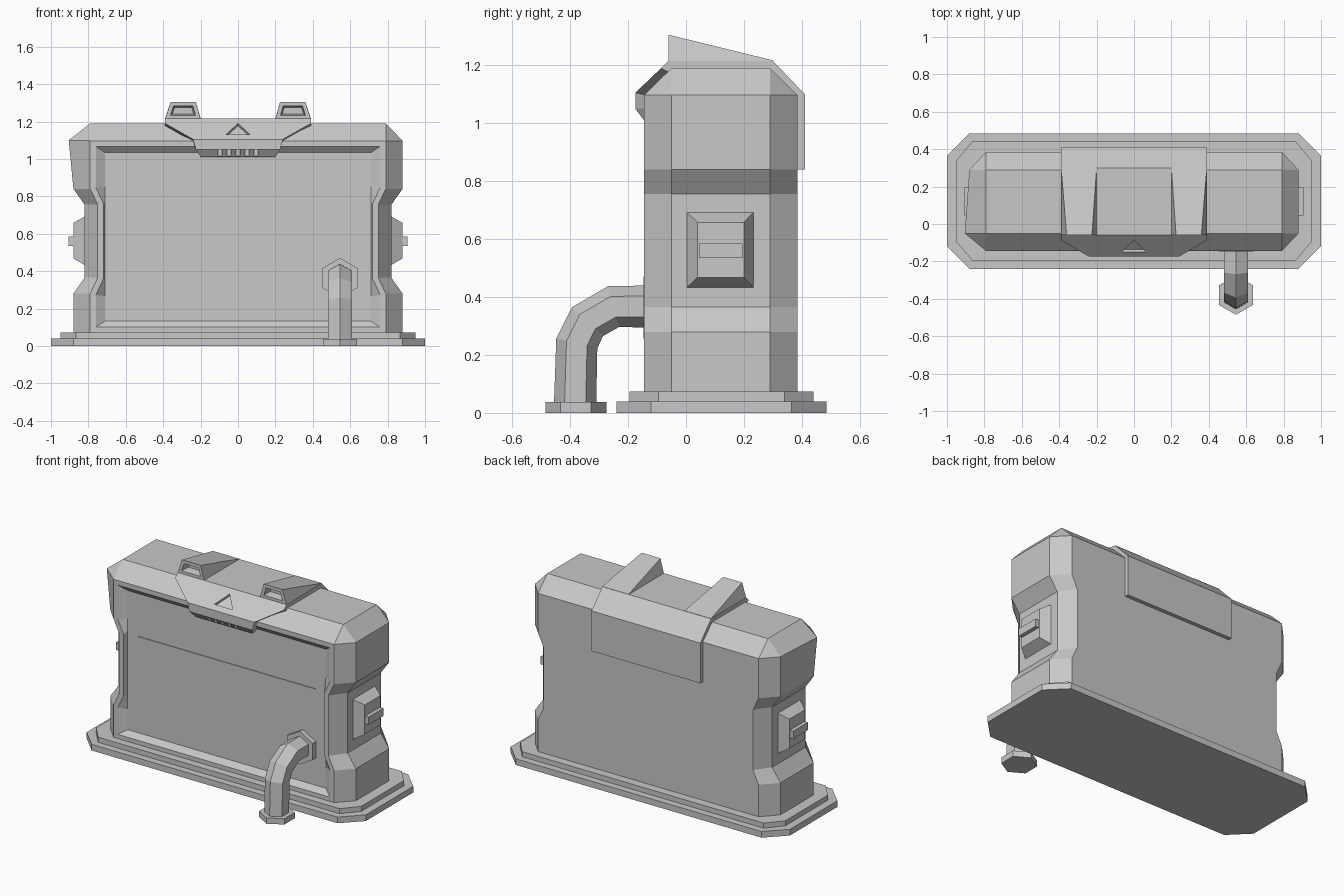
import bpy, bmesh
from math import cos, sin, pi, copysign
from mathutils import Vector

if "Cube" in bpy.data.objects:
    bpy.data.objects.remove(bpy.data.objects["Cube"])

grey = bpy.data.materials.new("plain_grey")
grey.use_nodes = True
grey.diffuse_color = (0.58, 0.58, 0.58, 1)
grey.node_tree.nodes["Principled BSDF"].inputs["Base Color"].default_value = (0.58, 0.58, 0.58, 1)


def finish(bm, name):
    bmesh.ops.recalc_face_normals(bm, faces=bm.faces)
    mesh = bpy.data.meshes.new(name)
    bm.to_mesh(mesh)
    bm.free()
    mesh.materials.append(grey)
    obj = bpy.data.objects.new(name, mesh)
    bpy.context.collection.objects.link(obj)
    return obj


def loft_mesh(rings):
    """Skin a list of equal-length point rings and cap both ends."""
    bm = bmesh.new()
    rows = [[bm.verts.new(p) for p in ring] for ring in rings]
    n = len(rows[0])
    for a, b in zip(rows, rows[1:]):
        for i in range(n):
            j = (i + 1) % n
            bm.faces.new((a[i], a[j], b[j], b[i]))
    bm.faces.new(rows[0][::-1])
    bm.faces.new(rows[-1])
    bmesh.ops.remove_doubles(bm, verts=bm.verts, dist=0.0005)
    bmesh.ops.recalc_face_normals(bm, faces=bm.faces)
    bm.normal_update()
    return bm


def loft(name, rings):
    return finish(loft_mesh(rings), name)


def box(name, x, y, z):
    return loft(name, [[(x[0], y[0], k), (x[1], y[0], k), (x[1], y[1], k), (x[0], y[1], k)] for k in z])


def octagon(hx, cx, y0, y1, cy, z):
    """Rectangle with cut corners; cx is where the front edge ends."""
    half = [(cx, y0, z), (hx, y0 + cy, z), (hx, y1 - cy, z), (cx, y1, z)]
    return half + [(-x, y, z) for x, y, z in reversed(half)]


def cut(target, cutter):
    cutter.hide_render = True
    mod = target.modifiers.new("cut", "BOOLEAN")
    mod.operation = "DIFFERENCE"
    mod.solver = "EXACT"
    mod.object = cutter
    bpy.context.view_layer.objects.active = target
    bpy.ops.object.modifier_apply(modifier=mod.name)
    bpy.data.objects.remove(cutter)


# Stepped base plates
loft("base_plate", [octagon(1, 0.88, -0.24, 0.485, 0.12, z) for z in (0, 0.04)])
loft("upper_base_plate", [octagon(0.95, 0.865, -0.195, 0.44, 0.1, z) for z in (0.04, 0.073)])

# Main body with pinched waist and chamfered top
sections = [(0.07, 0.88, 0.79), (0.28, 0.88, 0.79), (0.365, 0.82, 0.75),
            (0.755, 0.82, 0.75), (0.84, 0.88, 0.79), (1.097, 0.88, 0.79)]
rings = [octagon(hx, cx, -0.145, 0.385, 0.095, z) for z, hx, cx in sections]
rings.append(octagon(0.79, 0.79, -0.05, 0.29, 0, 1.19))
rings[5][6] = (-0.905, -0.05, 1.1)
bm = loft_mesh(rings)

# Recessed front panel
front = [f for f in bm.faces if f.normal.y < -0.99]
bmesh.ops.inset_region(bm, faces=front, thickness=0.03, use_even_offset=True)
bmesh.ops.inset_region(bm, faces=front, thickness=0.033, use_even_offset=True)
for v in {v for f in front for v in f.verts}:
    v.co.x = copysign(0.71, v.co.x)
    v.co.y = -0.115
finish(bm, "body")
box("panel_seam", (-0.635, 0.635), (-0.12, -0.11), (0.752, 0.758))

# Saddle band over the top and down the back
band = [(-0.06, 1.215), (0.3, 1.215), (0.41, 1.1), (0.41, 0.84),
        (0.37, 0.84), (0.37, 1.08), (0.28, 1.17), (-0.06, 1.17)]
loft("top_band", [[(x, y, z) for y, z in band] for x in (-0.39, 0.39)])

# Tapered front plate: half width, front y and z, back y and z
rows = [(0.39, -0.06, 1.215, -0.03, 1.18), (0.39, -0.086, 1.19, -0.03, 1.16),
        (0.24, -0.175, 1.105, -0.1, 1.09), (0.225, -0.175, 1.05, -0.1, 1.05),
        (0.2, -0.145, 1.01, -0.1, 1.01)]
plate = loft("front_plate", [[(-w, y, z), (w, y, z), (w, yb, zb), (-w, yb, zb)]
                             for w, y, z, yb, zb in rows])

# Triangular recess and row of notches in the plate
normal = Vector((0, -0.69, 0.72))
triangle = [Vector((x, -0.06 - (1.215 - z) * 1.045, z))
            for x, z in ((0, 1.19), (-0.065, 1.13), (0.065, 1.13))]
cut(plate, loft("triangle_cutter", [[p + normal * d for p in triangle] for d in (-0.018, 0.02)]))
for i in range(-2, 3):
    x = i * 0.048
    cut(plate, box("notch_cutter", (x - 0.011, x + 0.011), (-0.2, -0.15), (0.99, 1.05)))

# Two wedge horns with front openings
for side, label in ((1, "left"), (-1, "right")):
    mouth = [(0.39, 1.212), (0.2, 1.212), (0.225, 1.305), (0.36, 1.305)]
    tail = [(0.39, 1.205), (0.2, 1.205), (0.2, 1.217), (0.39, 1.217)]
    bm = loft_mesh([[(side * x, y, z) for x, z in pts] for y, pts in ((-0.06, mouth), (0.3, tail))])
    face = [min(bm.faces, key=lambda f: f.calc_center_median().y)]
    bmesh.ops.inset_region(bm, faces=face, thickness=0.021, use_even_offset=True)
    bmesh.ops.inset_region(bm, faces=face, thickness=0.008, use_even_offset=True)
    for v in face[0].verts:
        v.co.y += 0.05
    finish(bm, label + "_horn")

    # Side vents with a cross bar
    frames = [(0.815, 0, 0.235, 0.43, 0.695), (0.88, 0.04, 0.2, 0.468, 0.658)]
    loft(label + "_vent", [[(side * x, a, c), (side * x, b, c), (side * x, b, d), (side * x, a, d)]
                           for x, a, b, c, d in frames])
    box(label + "_vent_bar", (side * 0.87, side * 0.905), (0.045, 0.195), (0.535, 0.585))

# Hexagonal drain pipe
PIPE_X = 0.545
path = [Vector(p) for p in ((0, -0.383, 0.02), (0, -0.377, 0.24), (0, -0.34, 0.315),
                            (0, -0.25, 0.367), (0, -0.1, 0.367))]


def hexagon(centre, out, r):
    across = Vector((1, 0, 0))
    return [centre + across * PIPE_X + out * (r * cos(k * pi / 3)) + across * (r * sin(k * pi / 3))
            for k in range(6)]


rings = []
for i, p in enumerate(path):
    before = (p - path[max(i - 1, 0)]).normalized()
    after = (path[min(i + 1, len(path) - 1)] - p).normalized()
    d = (before + after).normalized()
    rings.append(hexagon(p, Vector((0, -d.z, d.y)), 0.073))
loft("pipe", rings)
loft("pipe_foot", [hexagon(Vector((0, -0.38, z)), Vector((0, -1, 0)), 0.105) for z in (0, 0.038)])
loft("pipe_wall_flange", [hexagon(Vector((0, y, 0.363)), Vector((0, 0, 1)), 0.107) for y in (-0.147, -0.1)])
